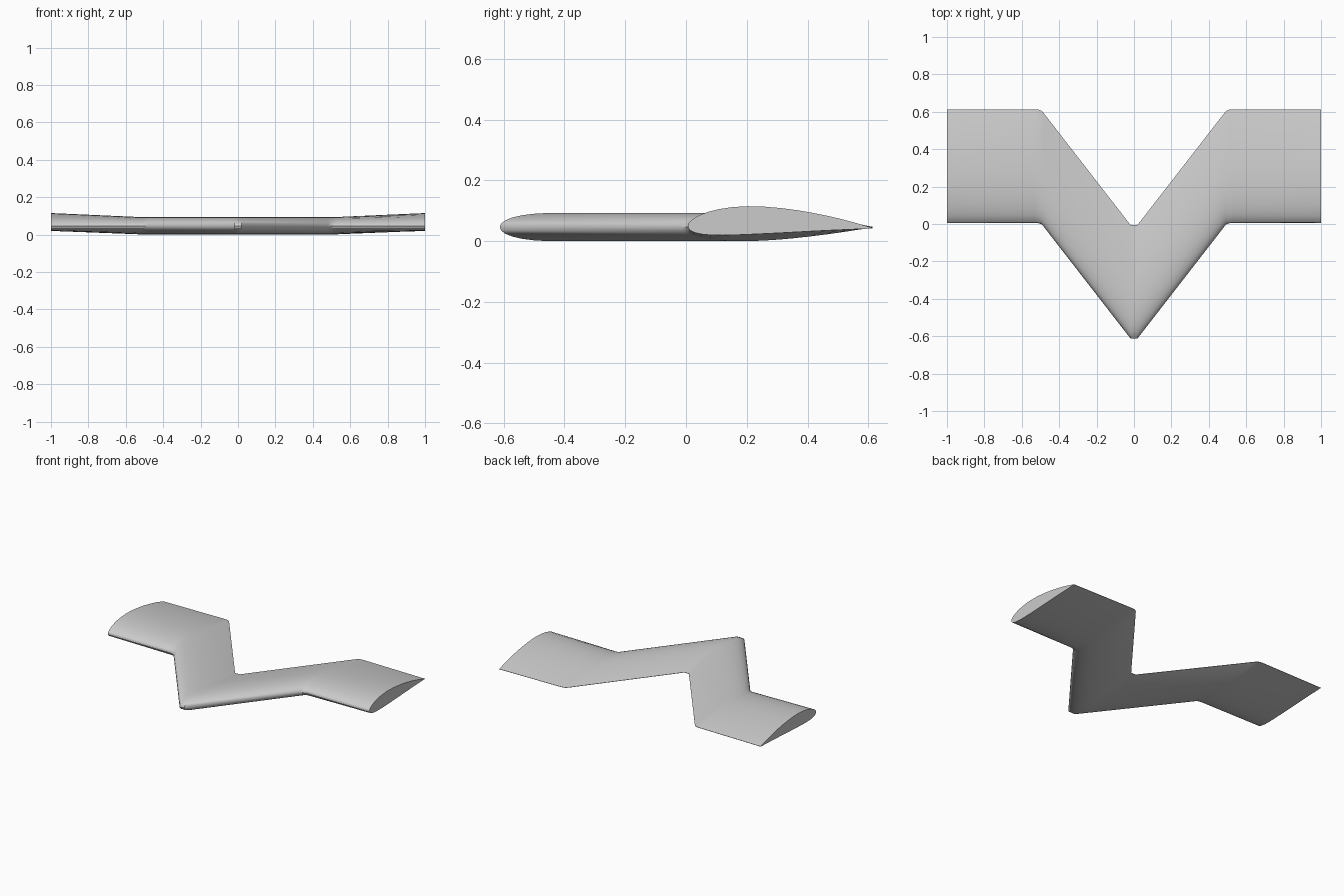
import bpy
import bmesh
import math

cube = bpy.data.objects.get("Cube")
if cube:
    bpy.data.objects.remove(cube, do_unlink=True)

CHORD = 0.607
THICK = 0.153
MID_Z = 0.0465
STEPS = 18

grey = bpy.data.materials.new("plain_grey")
grey.use_nodes = True
grey.diffuse_color = (0.6, 0.6, 0.6, 1)
grey.node_tree.nodes["Principled BSDF"].inputs["Base Color"].default_value = (0.6, 0.6, 0.6, 1)


def airfoil(camber):
    """Closed loop of (chordwise, height) points, from upper trailing edge round the nose."""
    upper, lower = [], []
    peak = 0.4
    for i in range(STEPS + 1):
        x = (1 - math.cos(math.pi * i / STEPS)) / 2
        t = 5 * THICK * (0.2969 * math.sqrt(x) - 0.126 * x - 0.3516 * x**2
                         + 0.2843 * x**3 - 0.1015 * x**4)
        span = peak if x < peak else 1 - peak
        slope = 2 * camber * (peak - x) / span**2
        height = camber * (1 - ((x - peak) / span)**2)
        a = math.atan(slope)
        upper.append((x - t * math.sin(a), height + t * math.cos(a)))
        lower.append((x + t * math.sin(a), height - t * math.cos(a)))
    return upper[::-1] + lower[1:]


# Stations along the right half: x, leading edge y, camber, trailing edge drop
half = [(0.018, -0.613, 0, 0), (0.483, -0.014, 0, 0), (0.496, -0.001, 0, 0),
        (0.512, 0.005, 0, 0), (0.53, 0.006, 0.002, 0), (1, 0.006, 0.04, 0.004)]
stations = [(-x, y, c, d) for x, y, c, d in reversed(half)] + half

# Loft the wing through its sections
bm = bmesh.new()
rings = []
for x, y, camber, drop in stations:
    rings.append([bm.verts.new((x, y + u * CHORD, MID_Z + v * CHORD - u * drop))
                  for u, v in airfoil(camber)])
for a, b in zip(rings, rings[1:]):
    for i in range(len(a)):
        j = (i + 1) % len(a)
        bm.faces.new((a[i], a[j], b[j], b[i]))

# Flat wing tips
bm.faces.new(rings[0])
bm.faces.new(rings[-1])
bmesh.ops.recalc_face_normals(bm, faces=bm.faces)

mesh = bpy.data.meshes.new("swept_wing")
bm.to_mesh(mesh)
bm.free()
mesh.materials.append(grey)
wing = bpy.data.objects.new("swept_wing", mesh)
bpy.context.collection.objects.link(wing)

bpy.ops.object.select_all(action="DESELECT")
wing.select_set(True)
bpy.context.view_layer.objects.active = wing
bpy.ops.object.shade_smooth_by_angle(angle=math.radians(30))
